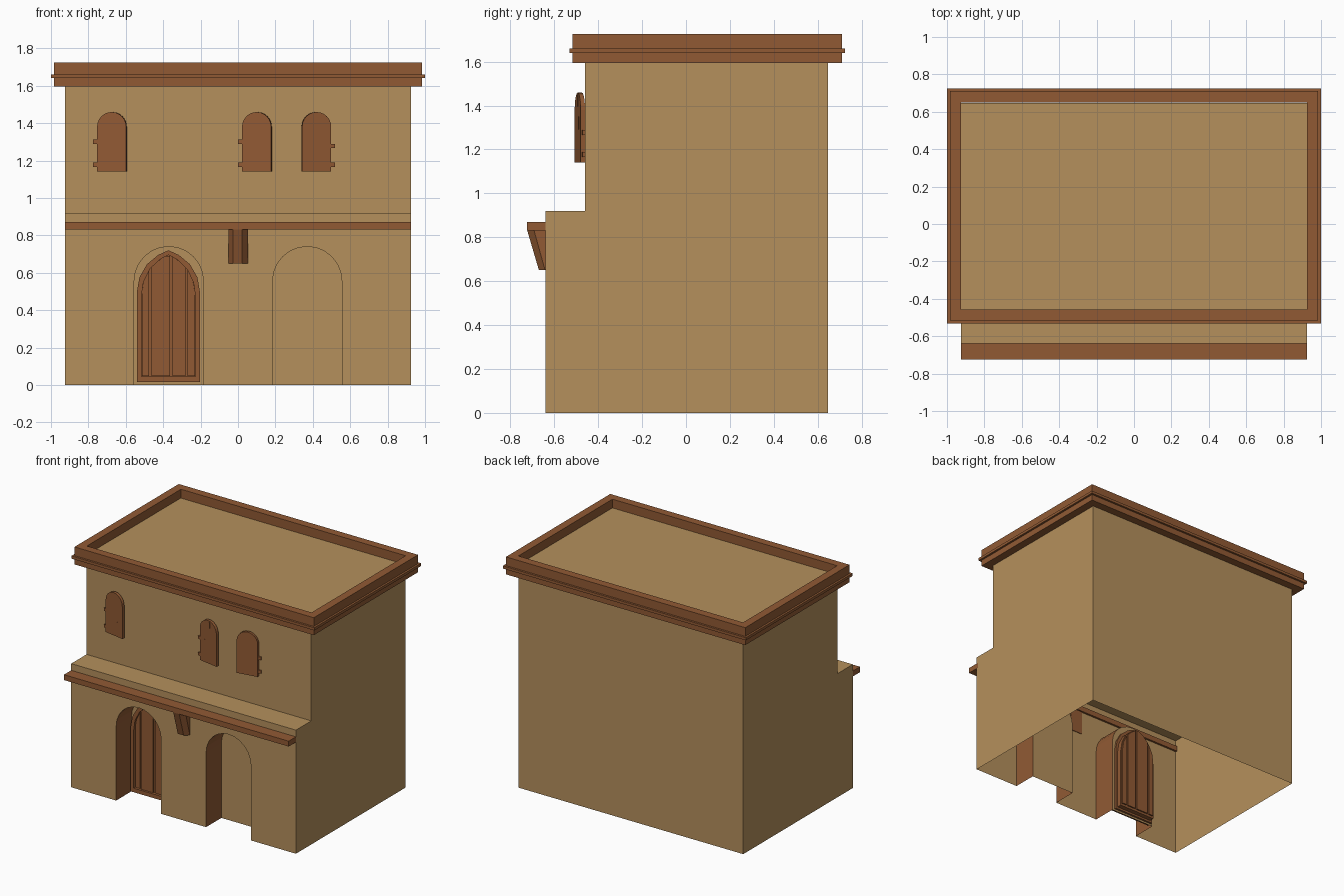
import bpy, bmesh, math
from mathutils import Matrix

if "Cube" in bpy.data.objects:
    bpy.data.objects.remove(bpy.data.objects["Cube"])


def material(name, rgb):
    m = bpy.data.materials.new(name)
    m.diffuse_color = (*rgb, 1)
    m.use_nodes = True
    m.node_tree.nodes["Principled BSDF"].inputs["Base Color"].default_value = m.diffuse_color
    return m


PLASTER = material("tan plaster", (0.462, 0.279, 0.107))
WOOD = material("brown wood", (0.283, 0.102, 0.034))


def finish(bm, name, mats, matrix=None):
    bmesh.ops.remove_doubles(bm, verts=bm.verts, dist=1e-5)
    if matrix:
        bm.transform(matrix)
    bmesh.ops.recalc_face_normals(bm, faces=bm.faces)
    me = bpy.data.meshes.new(name)
    bm.to_mesh(me)
    bm.free()
    for m in mats:
        me.materials.append(m)
    ob = bpy.data.objects.new(name, me)
    bpy.context.collection.objects.link(ob)
    return ob


def face(bm, pts, mat=0):
    f = bm.faces.new([bm.verts.new(p) for p in pts])
    f.material_index = mat


def loft(bm, rings, cap=True, closed_path=False):
    """Join equal-length closed rings of points with quads."""
    n = len(rings[0])
    pairs = list(zip(rings, rings[1:])) + ([(rings[-1], rings[0])] if closed_path else [])
    for a, b in pairs:
        for i in range(n):
            j = (i + 1) % n
            face(bm, [a[i], a[j], b[j], b[i]])
    if cap:
        face(bm, rings[0])
        face(bm, rings[-1])


def slab(bm, outline, y0, y1):
    loft(bm, [[(x, y, z) for x, z in outline] for y in (y0, y1)])


def box(bm, x0, x1, y0, y1, z0, z1):
    slab(bm, [(x0, z0), (x1, z0), (x1, z1), (x0, z1)], y0, y1)


def arch(cx, r, z0, spring, n=12):
    """Round-headed opening outline from bottom left to bottom right."""
    arc = [(cx - r * math.cos(math.pi * i / n), spring + r * math.sin(math.pi * i / n))
           for i in range(n + 1)]
    return [(cx - r, z0)] + arc + [(cx + r, z0)]


# House shell: open underneath, stepped at the front, two arched niches
W, FRONT, UPPER, BACK, STEP, ROOF = 0.925, -0.64, -0.46, 0.648, 0.92, 1.66
arches = [arch(cx, 0.185, 0, 0.555) for cx in (-0.37, 0.37)]
bm = bmesh.new()
wall = [(-W, 0)] + arches[0] + arches[1] + [(W, 0), (W, STEP), (-W, STEP)]
face(bm, [(x, FRONT, z) for x, z in wall])
side = [(FRONT, 0), (FRONT, STEP), (UPPER, STEP), (UPPER, ROOF), (BACK, ROOF), (BACK, 0)]
for x in (-W, W):
    face(bm, [(x, y, z) for y, z in side])
for (ya, za), (yb, zb) in zip(side[1:], side[2:]):
    face(bm, [(-W, ya, za), (W, ya, za), (W, yb, zb), (-W, yb, zb)])
for a in arches:
    for (xa, za), (xb, zb) in zip(a, a[1:]):
        face(bm, [(xa, FRONT, za), (xb, FRONT, zb), (xb, UPPER, zb), (xa, UPPER, za)], 1)
    face(bm, [(x, UPPER, z) for x, z in a])
finish(bm, "house_walls", [PLASTER, WOOD])

# Parapet trim: moulding profile swept round the roof edge
profile = [(0, 1.725), (0.06, 1.725), (0.06, 1.66), (0.075, 1.66),
           (0.075, 1.64), (0.06, 1.64), (0.06, 1.595), (0, 1.595)]
rings = []
for sx, sy in ((-1, -1), (1, -1), (1, 1), (-1, 1)):
    yb = BACK + 0.002 if sy > 0 else UPPER + 0.004
    rings.append([(sx * (W + d), yb + sy * d, z) for d, z in profile])
bm = bmesh.new()
loft(bm, rings, cap=False, closed_path=True)
finish(bm, "parapet_trim", [WOOD])

# Ledge across the front
bm = bmesh.new()
box(bm, -W, W, -0.725, -0.625, 0.83, 0.87)
finish(bm, "front_ledge", [WOOD])

# Slanted bracket with chamfered front under the ledge
bm = bmesh.new()
loft(bm, [[(-0.05, -0.635, z), (-0.05, yb, z), (-0.027, yf, z),
           (0.022, yf, z), (0.053, yb, z), (0.053, -0.635, z)]
          for z, yb, yf in ((0.65, -0.642, -0.67), (0.83, -0.692, -0.723))])
finish(bm, "ledge_bracket", [WOOD])

# Door: pointed frame, recessed backing and planks
CX = -0.372
half = [(0.168, 0.50), (0.155, 0.575), (0.115, 0.645), (0.055, 0.695), (0, 0.72)]


def pointed(s, drop, z0):
    right = [(x * s, z - drop) for x, z in half]
    left = [(-x, z) for x, z in reversed(right[:-1])]
    return [(half[0][0] * s, z0)] + right + left + [(-half[0][0] * s, z0)]


outer, inner = pointed(1, 0, 0.015), pointed(0.86, 0.025, 0.045)
bm = bmesh.new()
loft(bm, [[(CX + x, y, z) for x, z in o]
          for o, y in ((outer, -0.445), (outer, -0.49), (inner, -0.49), (inner, -0.445))],
     cap=False, closed_path=True)
finish(bm, "door_frame", [WOOD])

bm = bmesh.new()
slab(bm, [(CX + x, z) for x, z in pointed(0.9, 0.02, 0.03)], -0.465, -0.41)
finish(bm, "door_backing", [WOOD])


def door_top(x):
    pts = [(px * 0.86, pz - 0.025) for px, pz in half]
    for (xa, za), (xb, zb) in zip(pts, pts[1:]):
        if xb <= abs(x) <= xa:
            return za + (zb - za) * (xa - abs(x)) / (xa - xb)
    return pts[0][1]


bm = bmesh.new()
for x0, x1, yf in ((-0.142, -0.104, -0.474), (-0.09, 0.008, -0.478),
                   (0.022, 0.09, -0.474), (0.102, 0.142, -0.478)):
    xs = [x0 + (x1 - x0) * i / 4 for i in range(5)]
    outline = [(x0, 0.047), (x1, 0.047)] + [(x, door_top(x)) for x in reversed(xs)]
    slab(bm, [(CX + x, z) for x, z in outline], yf, -0.40)
finish(bm, "door_planks", [WOOD])

# Window shutters: arched, slightly ajar, hinged left or right
for name, hinge, s, cracks in (
        ("left", -0.75, 1, ((0.065, 1.39, 1.415), (0.108, 1.235, 1.25))),
        ("middle", 0.025, 1, ((0.09, 1.405, 1.45), (0.045, 1.28, 1.31))),
        ("right", 0.495, -1, ((0.075, 1.395, 1.45), (0.045, 1.29, 1.35)))):
    place = (Matrix.Translation((hinge, UPPER, 0)) @ Matrix.Diagonal((s, 1, 1, 1))
             @ Matrix.Rotation(math.radians(-10), 4, 'Z'))
    bm = bmesh.new()
    slab(bm, arch(0.079, 0.079, 1.14, 1.38), -0.02, 0)
    for x, z0, z1 in cracks:
        box(bm, x, x + 0.005, -0.022, -0.019, z0, z1)
    finish(bm, name + "_shutter", [WOOD], place)
    bm = bmesh.new()
    for z in (1.177, 1.30) if s > 0 else (1.177, 1.277):
        box(bm, -0.022, 0.01, -0.015, 0.005, z - 0.011, z + 0.011)
    finish(bm, name + "_shutter_hinges", [WOOD], place)
